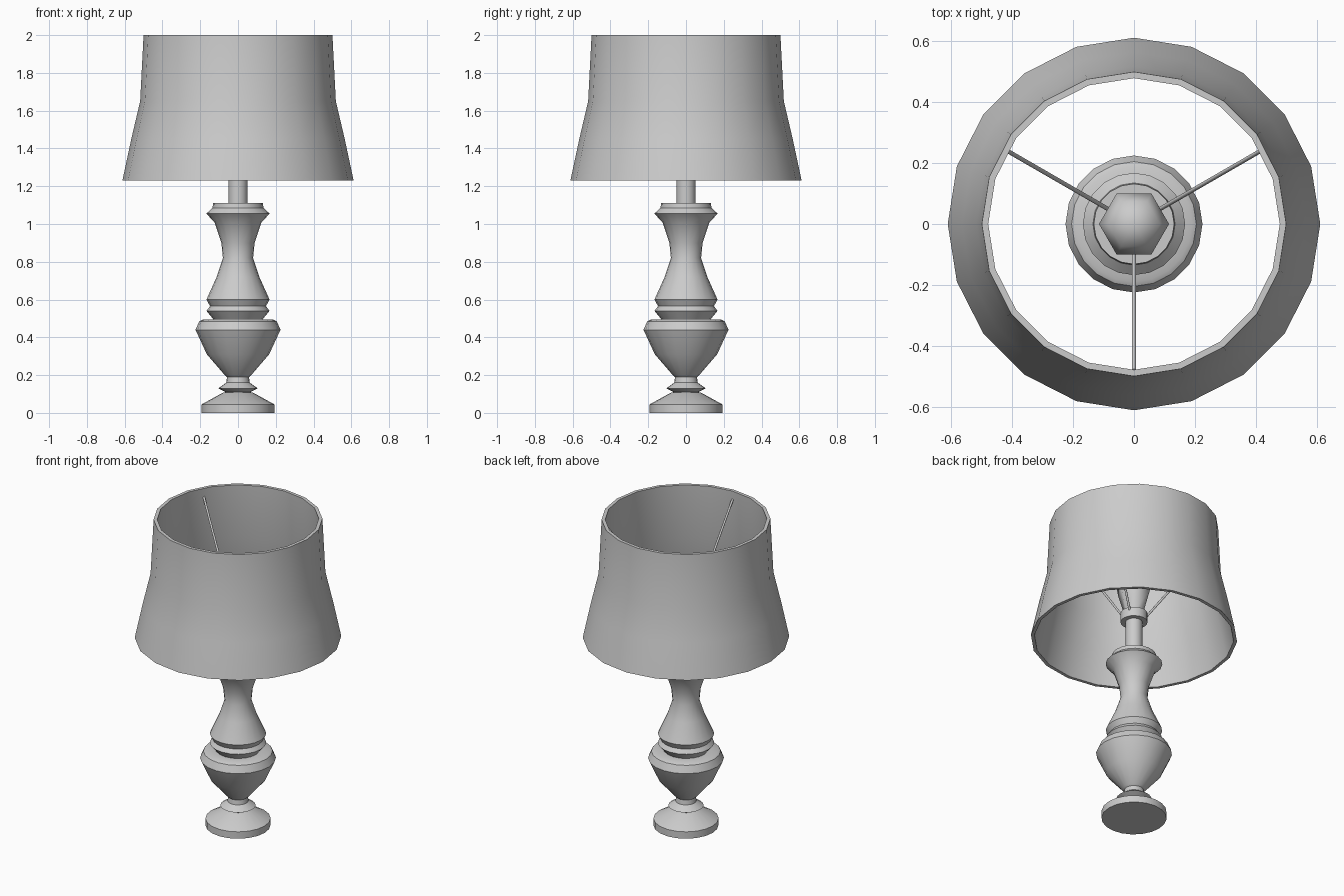
import bpy
import bmesh
import math
from mathutils import Vector

cube = bpy.data.objects.get("Cube")
if cube:
    bpy.data.objects.remove(cube)

gray = bpy.data.materials.new("plain gray")
gray.use_nodes = True
gray.diffuse_color = (0.6, 0.6, 0.6, 1)
gray.node_tree.nodes["Principled BSDF"].inputs["Base Color"].default_value = (0.6, 0.6, 0.6, 1)


def finish(name, bm, angle):
    bmesh.ops.remove_doubles(bm, verts=bm.verts, dist=0.0001)
    bmesh.ops.recalc_face_normals(bm, faces=bm.faces)
    mesh = bpy.data.meshes.new(name)
    bm.to_mesh(mesh)
    bm.free()
    mesh.materials.append(gray)
    obj = bpy.data.objects.new(name, mesh)
    bpy.context.collection.objects.link(obj)
    bpy.ops.object.select_all(action='DESELECT')
    obj.select_set(True)
    bpy.context.view_layer.objects.active = obj
    bpy.ops.object.shade_smooth_by_angle(angle=math.radians(angle))
    return obj


def lathe(name, profile, sides=20, closed=False, angle=30):
    """Revolve (radius, height) points around the z axis."""
    bm = bmesh.new()
    verts = [bm.verts.new((r, 0, z)) for r, z in profile]
    pairs = list(zip(verts, verts[1:]))
    if closed:
        pairs.append((verts[-1], verts[0]))
    edges = [bm.edges.new(p) for p in pairs]
    bmesh.ops.spin(bm, geom=verts + edges, axis=(0, 0, 1), cent=(0, 0, 0),
                   angle=math.tau, steps=sides, use_merge=True)
    return finish(name, bm, angle)


def rod(name, start, end, radius):
    start, end = Vector(start), Vector(end)
    axis = end - start
    bm = bmesh.new()
    bmesh.ops.create_cone(bm, cap_ends=True, segments=8, radius1=radius,
                          radius2=radius, depth=axis.length)
    obj = finish(name, bm, 50)
    obj.location = (start + end) / 2
    obj.rotation_euler = axis.to_track_quat('Z', 'Y').to_euler()
    return obj


# Turned stand: foot, ring, urn, double bead, neck and cap
lathe("turned_stand", [
    (0, 0), (0.193, 0), (0.193, 0.045), (0.08, 0.107), (0.065, 0.11),
    (0.105, 0.13), (0.062, 0.16), (0.058, 0.19), (0.07, 0.2),
    (0.165, 0.31), (0.225, 0.44), (0.205, 0.485), (0.19, 0.493),
    (0.13, 0.495), (0.167, 0.54), (0.148, 0.565), (0.167, 0.6),
    (0.113, 0.72), (0.08, 0.82), (0.088, 0.9), (0.125, 1.01),
    (0.168, 1.055), (0.135, 1.085), (0.132, 1.11), (0, 1.11)])

# Stem and the collar that carries the shade
lathe("stem", [(0, 1.1), (0.05, 1.1), (0.05, 1.36), (0, 1.36)])
lathe("collar", [(0, 1.34), (0.08, 1.34), (0.08, 1.4), (0, 1.4)])

# Six-sided bulb
lathe("bulb", [(0, 1.4), (0.06, 1.4), (0.1, 1.54), (0.115, 1.62),
               (0.085, 1.69), (0, 1.73)], sides=6, angle=75)

# Hollow flared shade
outer = [(0.612, 1.23), (0.565, 1.45), (0.518, 1.65), (0.5, 2)]
inner = [(r - 0.021, z) for r, z in reversed(outer)]
lathe("lamp_shade", outer + inner, closed=True)

# Three sloping rods from collar to shade
for i, degrees in enumerate((30, 150, 270)):
    c, s = math.cos(math.radians(degrees)), math.sin(math.radians(degrees))
    rod(f"shade_rod_{i + 1}", (0.07 * c, 0.07 * s, 1.38),
        (0.482 * c, 0.482 * s, 1.945), 0.007)
